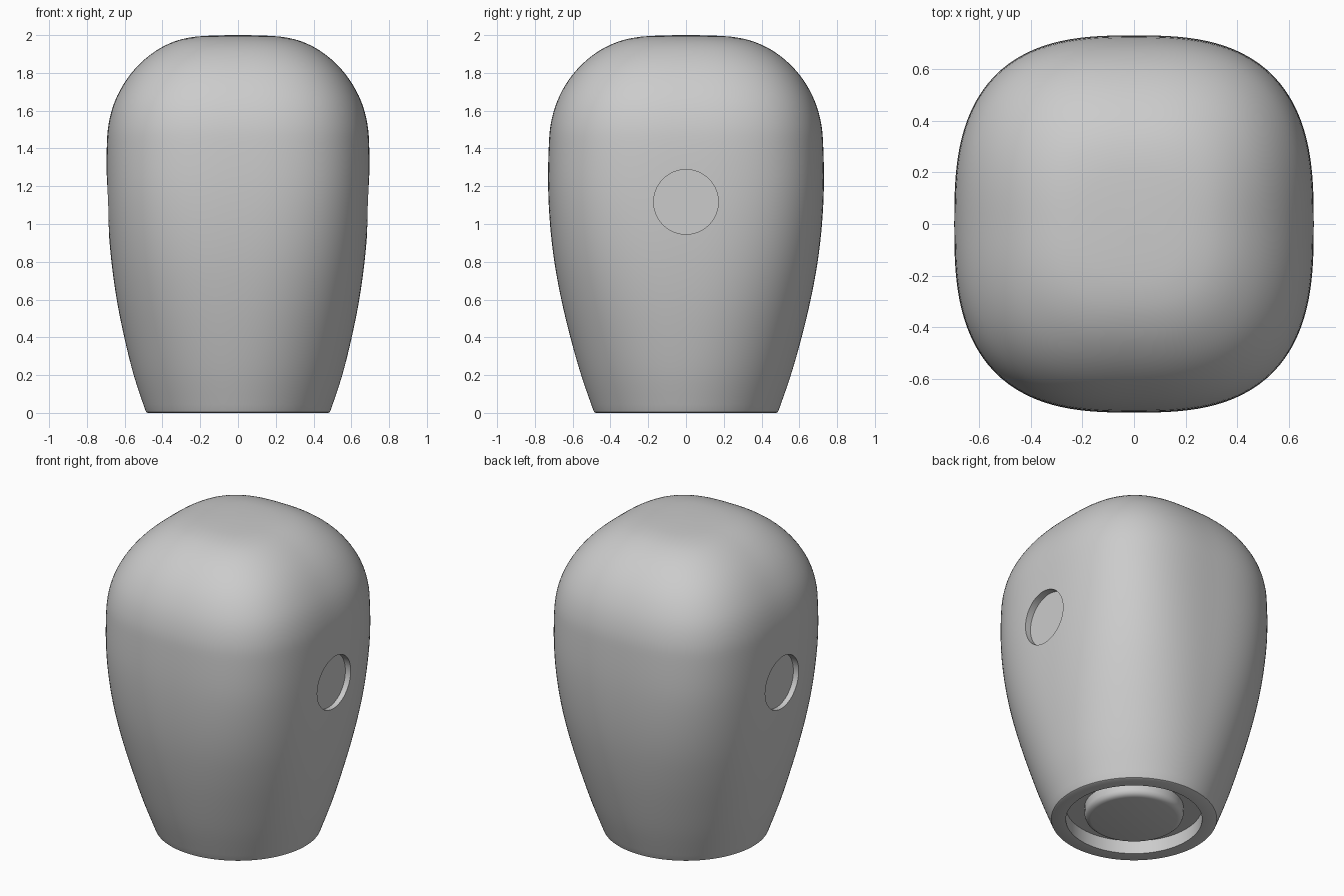
import bpy, bmesh
from math import cos, sin, pi

if "Cube" in bpy.data.objects:
    bpy.data.objects.remove(bpy.data.objects["Cube"])

SEG = 128

# outer skin stations: z, half width x, half width y, squareness exponent
SKIN = [(0.012, 0.490, 0.490, 2.0), (0.20, 0.552, 0.555, 2.08), (0.40, 0.602, 0.612, 2.2),
        (0.60, 0.642, 0.660, 2.35), (0.80, 0.670, 0.697, 2.52), (1.00, 0.687, 0.720, 2.67),
        (1.20, 0.695, 0.730, 2.78), (1.40, 0.695, 0.727, 2.8), (1.53, 0.685, 0.716, 2.8),
        (1.65, 0.652, 0.682, 2.8), (1.76, 0.593, 0.623, 2.78), (1.85, 0.518, 0.546, 2.75),
        (1.92, 0.430, 0.455, 2.7), (1.965, 0.340, 0.360, 2.7), (1.988, 0.250, 0.265, 2.6),
        (1.997, 0.150, 0.158, 2.5), (2.0, 0.03, 0.03, 2.3)]

# round underside, centre outwards: radius, z
UNDER = [(0.253, 0.003), (0.270, 0.007), (0.283, 0.018), (0.290, 0.035), (0.290, 0.085),
         (0.400, 0.085), (0.400, 0.0), (0.478, 0.0), (0.486, 0.004)]


def spline(rows, steps):
    """Catmull-Rom through the stations."""
    out = []
    for i in range(len(rows) - 1):
        p0, p1, p2 = rows[max(i - 1, 0)], rows[i], rows[i + 1]
        p3 = rows[min(i + 2, len(rows) - 1)]
        for s in range(steps):
            t = s / steps
            out.append(tuple(0.5 * (2 * b + (c - a) * t + (2 * a - 5 * b + 4 * c - d) * t * t
                                    + (3 * b - a - 3 * c + d) * t ** 3)
                             for a, b, c, d in zip(p0, p1, p2, p3)))
    return out + [rows[-1]]


def ring(bm, z, rx, ry, n):
    verts = []
    for i in range(SEG):
        a = 2 * pi * i / SEG
        k = (abs(cos(a)) ** n + abs(sin(a)) ** n) ** (-1 / n)
        verts.append(bm.verts.new((rx * k * cos(a), ry * k * sin(a), z)))
    return verts


# body: rounded-square shell on a round foot with a grooved underside
bm = bmesh.new()
stations = [(z, r, r, 2.0) for r, z in UNDER] + spline(SKIN, 4)
rings = [ring(bm, *s) for s in stations]
for lo, hi in zip(rings, rings[1:]):
    for i in range(SEG):
        j = (i + 1) % SEG
        bm.faces.new((lo[i], lo[j], hi[j], hi[i]))
bm.faces.new(rings[0][::-1])
bm.faces.new(rings[-1])
bmesh.ops.recalc_face_normals(bm, faces=bm.faces)
mesh = bpy.data.meshes.new("body")
bm.to_mesh(mesh)
bm.free()
body = bpy.data.objects.new("body", mesh)
bpy.context.collection.objects.link(body)

# shallow round recess on each side
for side in (-1, 1):
    bpy.ops.mesh.primitive_cylinder_add(vertices=96, radius=0.171, depth=0.2,
                                        location=(side * 0.75, 0, 1.117), rotation=(0, pi / 2, 0))
    cutter = bpy.context.object
    cutter.name = "recess_cutter"
    cutter.hide_render = True
    bpy.context.view_layer.objects.active = body
    mod = body.modifiers.new("recess", 'BOOLEAN')
    mod.operation = 'DIFFERENCE'
    mod.solver = 'EXACT'
    mod.object = cutter
    bpy.ops.object.modifier_apply(modifier=mod.name)
    bpy.data.objects.remove(cutter, do_unlink=True)

bpy.ops.object.select_all(action='DESELECT')
body.select_set(True)
bpy.context.view_layer.objects.active = body
bpy.ops.object.shade_smooth_by_angle(angle=0.6)
